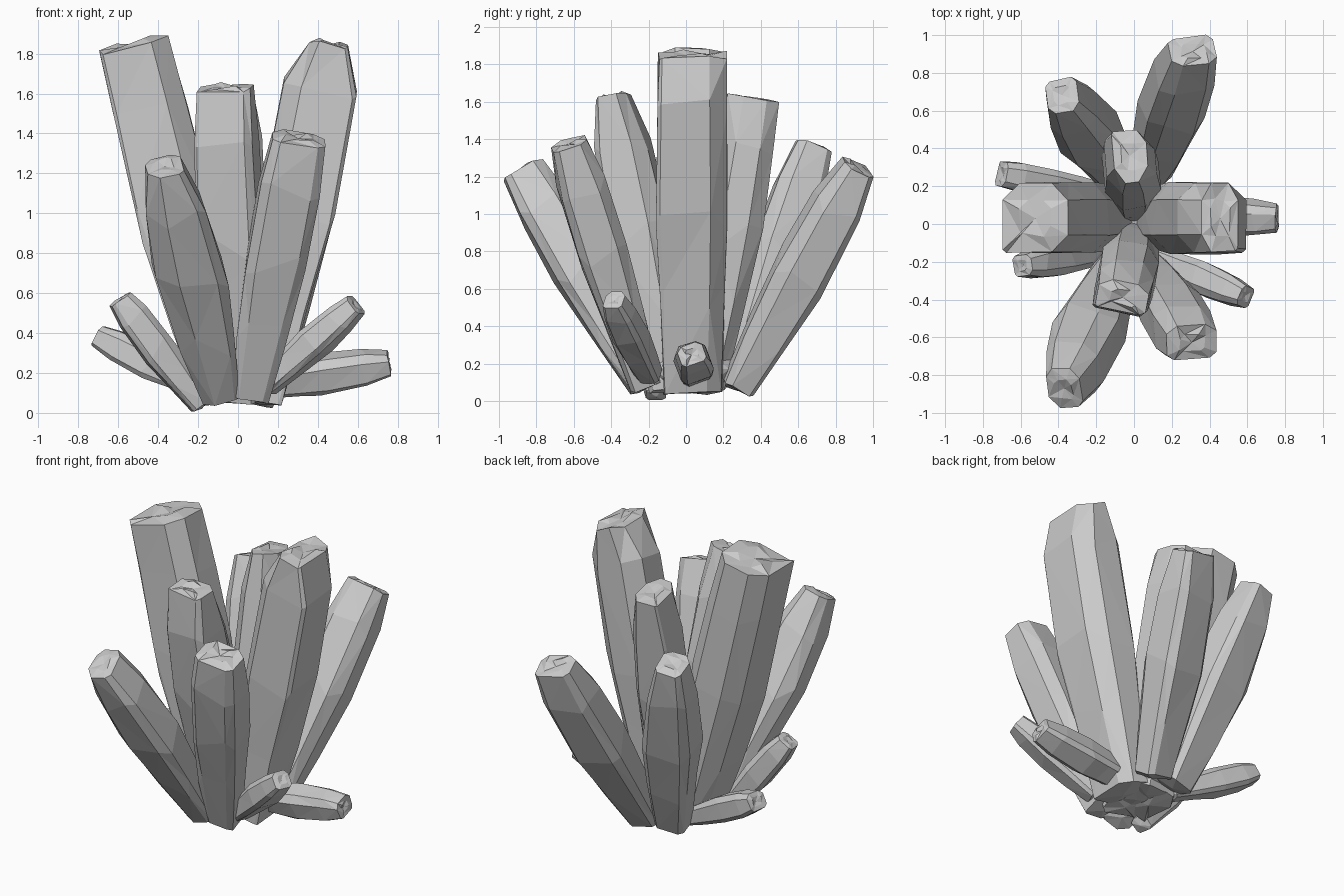
import bpy, bmesh, random
from math import radians
from mathutils import Vector, Matrix

if "Cube" in bpy.data.objects:
    bpy.data.objects.remove(bpy.data.objects["Cube"])

random.seed(4)


def section(chamfers):
    """Rectangle with four differently cut corners: (+u,-v), (+u,+v), (-u,+v), (-u,-v)."""
    a, b, c, d = chamfers
    return [(.5, -.5 + a), (.5, .5 - b), (.5 - b, .5), (-.5 + c, .5),
            (-.5, .5 - c), (-.5, -.5 + d), (-.5 + d, -.5), (.5 - a, -.5)]


def crystal(name, base, tip, foot, mid, shoulder, end, cut=(.15, .22, .22, .15), bend=.82, twist=0):
    """Faceted prism from base to tip; each size is (tangential width, radial depth)."""
    base, tip = Vector(base), Vector(tip)
    axis = tip - base
    n = axis.normalized()
    u = Matrix.Rotation(radians(twist), 3, n) @ Vector((0, 0, 1)).cross(n).normalized()
    v = n.cross(u)
    outline = section(cut)
    bm = bmesh.new()

    def ring(t, size, jitter, slide=0.0):
        out = []
        for a, b in outline:
            s = 1 + random.uniform(-jitter, jitter)
            h = random.uniform(-slide, slide) * size[0]
            out.append(bm.verts.new(base + axis * t + u * a * size[0] * s + v * b * size[1] * s + n * h))
        return out

    low = (foot[0] * .45 + mid[0] * .55, foot[1] * .45 + mid[1] * .55)
    rings = [ring(0, foot, .05, .05), ring(.26, low, .04, .3), ring(.52, mid, .03, .3),
             ring(bend, shoulder, .02, .15), ring(1, end, .02, .04)]
    # uneven broken tip: inset ring plus a centre point
    rings.append(ring(1.006, (end[0] * .5, end[1] * .5), .12, .09))
    for lo, hi in zip(rings, rings[1:]):
        for i in range(8):
            j = (i + 1) % 8
            bm.faces.new((lo[i], lo[j], hi[j], hi[i]))
    for r, offset in ((rings[0], -.02), (rings[-1], -.01)):
        c = sum((p.co for p in r), Vector()) / 8 + n * offset
        cv = bm.verts.new(c)
        for i in range(8):
            bm.faces.new((r[i], r[(i + 1) % 8], cv))
    bmesh.ops.triangulate(bm, faces=bm.faces[:])
    bmesh.ops.recalc_face_normals(bm, faces=bm.faces[:])
    mesh = bpy.data.meshes.new(name)
    bm.to_mesh(mesh)
    bm.free()
    bpy.context.collection.objects.link(bpy.data.objects.new(name, mesh))


# tall crystals
crystal("left_tall_crystal", (-.09, .035, .07), (-.52, .035, 1.845), (.32, .22), (.37, .38), (.37, .37), (.37, .35),
        (.04, .25, .25, .25))
crystal("right_tall_crystal", (.11, .035, .07), (.455, .035, 1.85), (.32, .22), (.38, .38), (.37, .37), (.36, .19),
        (.25, .25, .25, .05), .86)
crystal("front_centre_crystal", (0, -.08, .07), (-.06, -.385, 1.63), (.22, .2), (.31, .32), (.29, .28), (.27, .16),
        (.12, .25, .25, .05))
crystal("back_centre_crystal", (0, .1, .07), (-.02, .355, 1.615), (.22, .2), (.30, .32), (.27, .30), (.18, .28),
        (.05, .3, .3, .25))

# medium crystals leaning out at the corners, turned to face front and back
crystal("front_left_crystal", (-.09, -.22, .08), (-.37, -.87, 1.235), (.19, .17), (.34, .29), (.29, .28), (.18, .23),
        (.15, .25, .2, .3), twist=28)
crystal("front_right_crystal", (.06, -.22, .08), (.305, -.625, 1.375), (.18, .17), (.30, .27), (.30, .26), (.27, .19),
        twist=-28)
crystal("back_right_crystal", (.09, .28, .08), (.31, .915, 1.25), (.2, .17), (.32, .28), (.30, .26), (.25, .17),
        twist=28)
crystal("back_left_crystal", (-.09, .26, .08), (-.38, .68, 1.36), (.2, .17), (.32, .29), (.26, .26), (.17, .19),
        twist=-25)

# short side crystals near the ground
crystal("left_back_shard", (-.15, .16, .10), (-.70, .265, .385), (.1, .1), (.15, .16), (.15, .15), (.13, .11))
crystal("left_front_shard", (-.19, -.16, .04), (-.59, -.22, .57), (.11, .1), (.16, .17), (.15, .16), (.11, .12))
crystal("right_shard", (.12, .05, .15), (.755, .03, .25), (.15, .13), (.19, .18), (.17, .16), (.14, .11),
        twist=20)
crystal("right_front_shard", (.14, -.19, .14), (.59, -.385, .54), (.12, .12), (.17, .16), (.15, .14), (.11, .11))

# faceted core where all crystals join
bpy.ops.mesh.primitive_ico_sphere_add(subdivisions=2, radius=1, location=(0, .03, .17))
core = bpy.context.object
core.name = "root_core"
core.scale = (.18, .25, .12)
